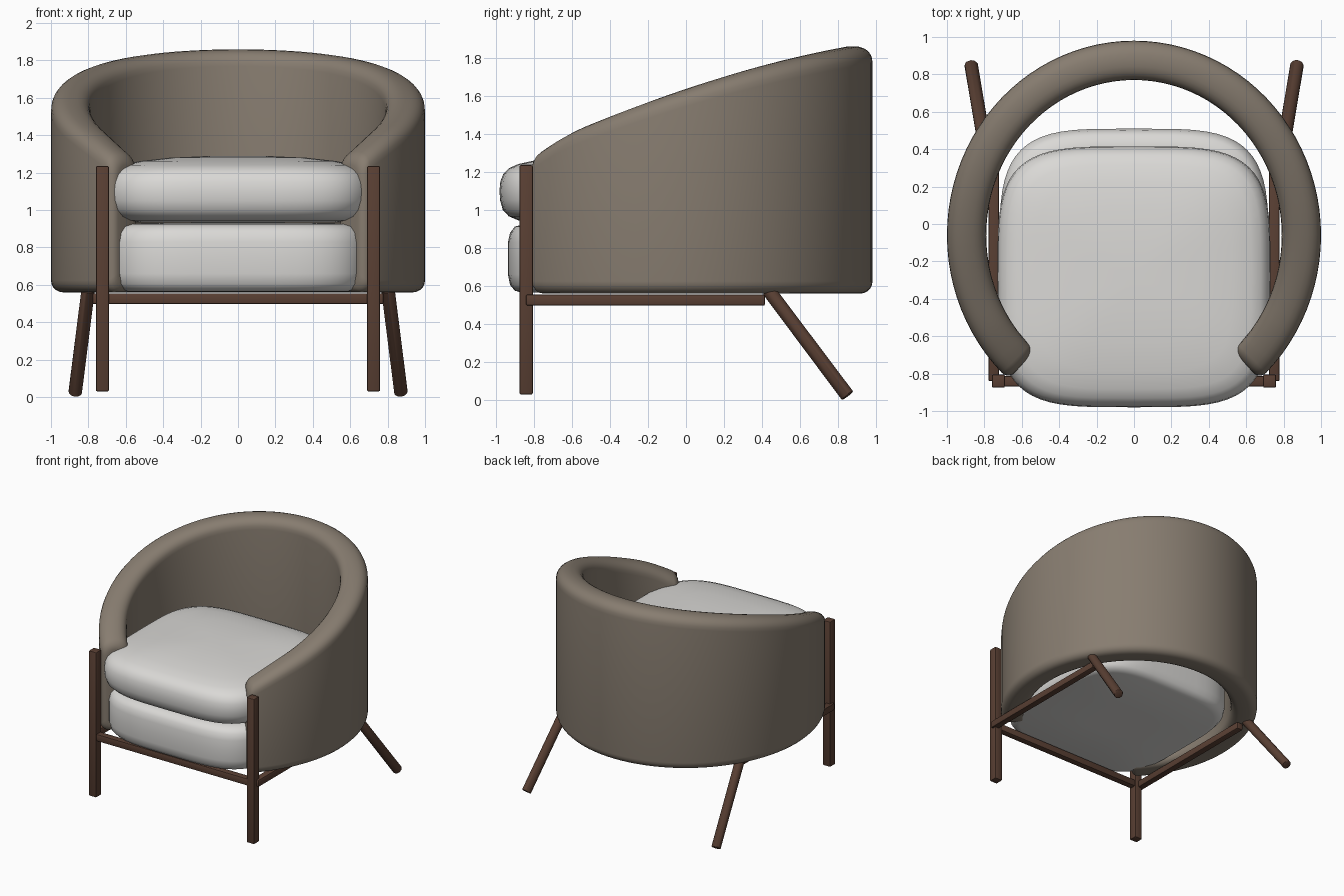
import bpy, bmesh, math
from mathutils import Vector

if "Cube" in bpy.data.objects:
    bpy.data.objects.remove(bpy.data.objects["Cube"])


def material(name, rgb):
    m = bpy.data.materials.new(name)
    m.diffuse_color = (*rgb, 1)
    m.use_nodes = True
    m.node_tree.nodes["Principled BSDF"].inputs["Base Color"].default_value = m.diffuse_color
    return m


TAUPE = material("taupe fabric", (0.245, 0.205, 0.163))
WHITE = material("off white fabric", (0.70, 0.69, 0.67))
WOOD = material("dark brown wood", (0.10, 0.05, 0.033))


def finish(name, bm, mat, angle=40):
    bmesh.ops.recalc_face_normals(bm, faces=bm.faces)
    me = bpy.data.meshes.new(name)
    bm.to_mesh(me)
    bm.free()
    ob = bpy.data.objects.new(name, me)
    bpy.context.collection.objects.link(ob)
    me.materials.append(mat)
    bpy.ops.object.select_all(action='DESELECT')
    ob.select_set(True)
    bpy.context.view_layer.objects.active = ob
    bpy.ops.object.shade_smooth_by_angle(angle=math.radians(angle))
    return ob


def loft(bm, rings):
    loops = [[bm.verts.new(p) for p in r] for r in rings]
    n = len(loops[0])
    for a, b in zip(loops, loops[1:]):
        for i in range(n):
            j = (i + 1) % n
            bm.faces.new((a[i], a[j], b[j], b[i]))
    for end in (loops[0], loops[-1]):
        bm.faces.new(end)


def spow(v, e):
    return math.copysign(abs(v) ** e, v)


# Curved back and arms: rounded wall section swept round an open ellipse
def rim_height(y):
    return 1.635 + 0.335 * y - 0.09 * y * y - 0.7 * max(0, -y - 0.5) ** 2


def shell_ring(phi, inset):
    c, s = math.cos(phi), math.sin(phi)
    top = rim_height(-0.06 + 0.935 * s) - inset
    bot, half = 0.56 + inset, 0.105 - inset
    section = []
    for k in range(13):                      # rounded top
        t = math.pi * k / 12
        section.append((half * spow(math.cos(t), 0.85),
                        top - 0.09 + 0.09 * spow(math.sin(t), 0.85)))
    r = min(0.065, half)
    for side in (-1, 1):                     # rounded bottom corners
        arc = []
        for k in range(6):
            t = math.pi / 2 * k / 5
            arc.append((side * (half - r + r * math.cos(t)), bot + r - r * math.sin(t)))
        section += arc if side < 0 else arc[::-1]
    return [((0.895 + u) * c, -0.06 + (0.935 + u) * s, z) for u, z in section]


START, END = math.radians(-45), math.radians(225)
rings = []
for k in range(6):                           # rounded arm tip
    t = math.pi / 2 * k / 5
    rings.append(shell_ring(START - 0.05 * math.cos(t), 0.045 * (1 - math.sin(t))))
for k in range(1, 72):
    rings.append(shell_ring(START + (END - START) * k / 72, 0))
for k in range(6):
    t = math.pi / 2 * k / 5
    rings.append(shell_ring(END + 0.05 * math.sin(t), 0.045 * (1 - math.cos(t))))
bm = bmesh.new()
loft(bm, rings)
finish("curved_back", bm, TAUPE, 50)


# Cushions: superellipse outline lofted through (scale, height) steps
def cushion(name, half_x, y0, y1, profile):
    cy, half_y = (y0 + y1) / 2, (y1 - y0) / 2
    rings = []
    for scale, z in profile:
        ring = []
        for i in range(64):
            t = 2 * math.pi * i / 64
            ring.append((half_x * scale * spow(math.cos(t), 0.5),
                         cy + half_y * scale * spow(math.sin(t), 0.5), z))
        rings.append(ring)
    bm = bmesh.new()
    loft(bm, rings)
    finish(name, bm, WHITE, 60)


cushion("lower_cushion", 0.72, -0.935, 0.51,
        [(0.3, 0.565), (0.9, 0.565), (0.95, 0.575), (0.985, 0.605), (1, 0.66), (1, 0.75),
         (1, 0.83), (0.985, 0.88), (0.95, 0.912), (0.88, 0.926), (0.7, 0.93), (0.3, 0.93)])
cushion("upper_cushion", 0.73, -0.98, 0.415,
        [(0.3, 0.932), (0.75, 0.934), (0.86, 0.945), (0.93, 0.966), (0.975, 1.0), (0.995, 1.05),
         (1, 1.10), (0.993, 1.15), (0.97, 1.19), (0.93, 1.218), (0.86, 1.24),
         (0.72, 1.262), (0.5, 1.28), (0.25, 1.288), (0.08, 1.29)])


# Wooden frame
def beam(name, lo, hi):
    bm = bmesh.new()
    bmesh.ops.create_cube(bm, size=1)
    lo, hi = Vector(lo), Vector(hi)
    for v in bm.verts:
        v.co = [(a + b) / 2 + c * (b - a) for a, b, c in zip(lo, hi, v.co)]
    bmesh.ops.bevel(bm, geom=bm.edges[:], offset=0.008, segments=2,
                    profile=0.5, affect='EDGES')
    finish(name, bm, WOOD)


def rod(name, a, b, radius):
    a, b = Vector(a), Vector(b)
    bm = bmesh.new()
    bmesh.ops.create_cone(bm, cap_ends=True, segments=24, radius1=radius,
                          radius2=radius, depth=(b - a).length)
    rot = (b - a).to_track_quat('Z', 'Y')
    for v in bm.verts:
        v.co = rot @ v.co + (a + b) / 2
    caps = [e for e in bm.edges if any(len(f.verts) > 4 for f in e.link_faces)]
    bmesh.ops.bevel(bm, geom=caps, offset=0.006, segments=2, profile=0.5, affect='EDGES')
    finish(name, bm, WOOD)


for label, s in (("left", -1), ("right", 1)):
    xs = sorted((s * 0.69, s * 0.76))
    beam(f"{label}_front_post", (xs[0], -0.875, 0.03), (xs[1], -0.805, 1.235))
    xs = sorted((s * 0.722, s * 0.778))
    beam(f"{label}_side_rail", (xs[0], -0.84, 0.497), (xs[1], 0.415, 0.555))
    rod(f"{label}_rear_leg", (s * 0.87, 0.848, 0.022), (s * 0.802, 0.435, 0.58), 0.036)
beam("front_rail", (-0.72, -0.868, 0.497), (0.72, -0.812, 0.555))
